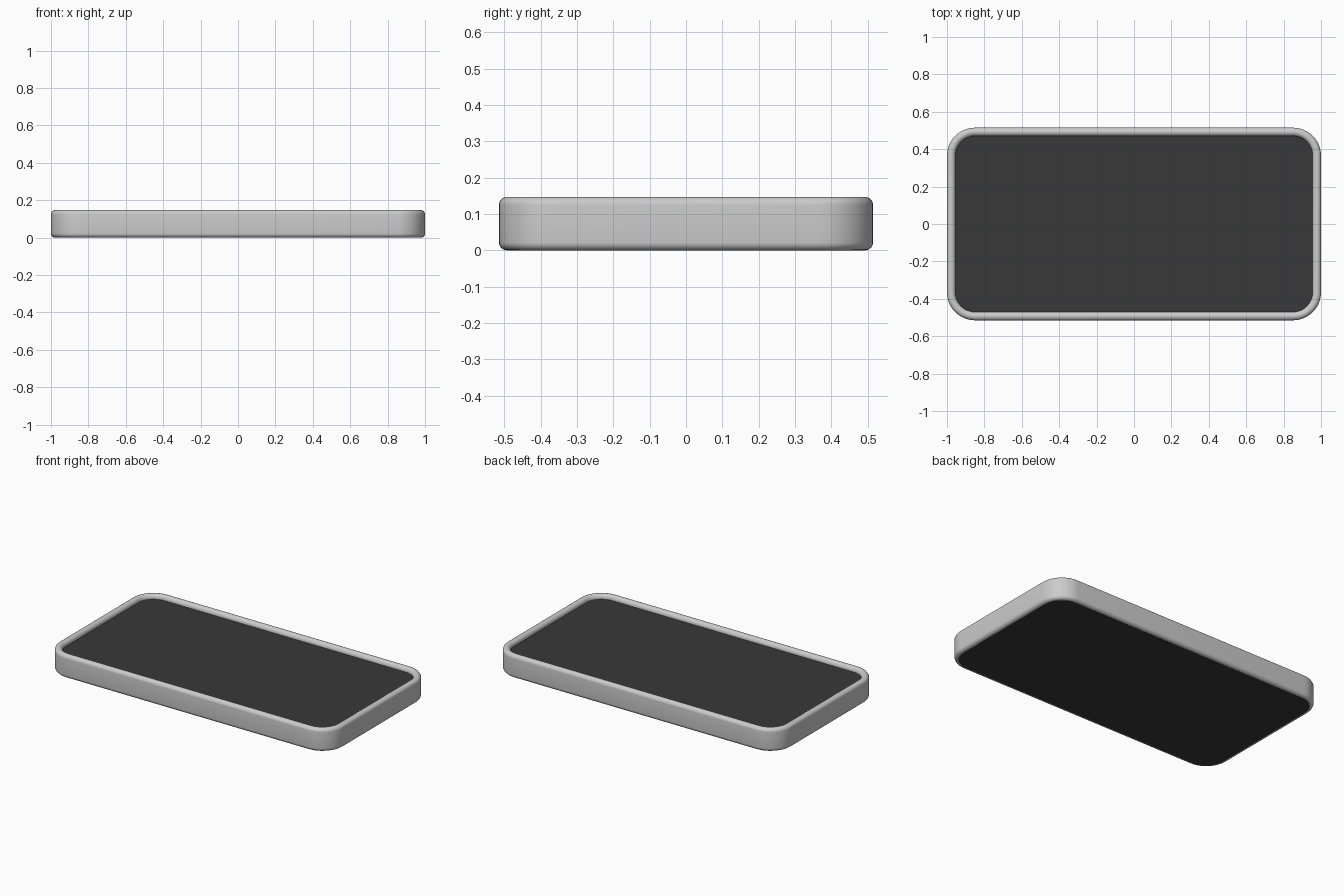
import bpy, bmesh
from math import sin, cos, pi

if "Cube" in bpy.data.objects:
    bpy.data.objects.remove(bpy.data.objects["Cube"])

HX, HY, H = 1.0, 0.515, 0.147   # half length, half width, height
R = 0.15                        # plan corner radius
SEG = 12

dark = bpy.data.materials.new("dark_panel")
dark.diffuse_color = (0.04, 0.04, 0.04, 1)
dark.use_nodes = True
dark.node_tree.nodes["Principled BSDF"].inputs["Base Color"].default_value = dark.diffuse_color


def ring(bm, inset, z):
    """Rounded rectangle of vertices, inset from the outer outline."""
    r = R - inset
    verts = []
    for q, (sx, sy) in enumerate([(1, 1), (-1, 1), (-1, -1), (1, -1)]):
        for i in range(SEG + 1):
            a = (q + i / SEG) * pi / 2
            verts.append(bm.verts.new((sx * (HX - R) + r * cos(a),
                                       sy * (HY - R) + r * sin(a), z)))
    return verts


def loft(name, profile, closed=False, caps=False, mat=None):
    """Sweep an (inset, z) profile round the outline."""
    bm = bmesh.new()
    rings = [ring(bm, *p) for p in profile]
    pairs = list(zip(rings, rings[1:])) + ([(rings[-1], rings[0])] if closed else [])
    for a, b in pairs:
        n = len(a)
        for i in range(n):
            j = (i + 1) % n
            bm.faces.new((a[i], a[j], b[j], b[i]))
    if caps:
        bm.faces.new(rings[0])
        bm.faces.new(rings[-1])
    bmesh.ops.recalc_face_normals(bm, faces=bm.faces)
    me = bpy.data.meshes.new(name)
    bm.to_mesh(me)
    bm.free()
    ob = bpy.data.objects.new(name, me)
    bpy.context.collection.objects.link(ob)
    if mat:
        me.materials.append(mat)
    bpy.context.view_layer.objects.active = ob
    ob.select_set(True)
    bpy.ops.object.shade_smooth_by_angle()
    ob.select_set(False)


def arc(cx, cz, r, a0, a1, n=6):
    return [(cx + r * cos(a0 + (a1 - a0) * i / n),
             cz + r * sin(a0 + (a1 - a0) * i / n)) for i in range(n + 1)]


# Rounded frame around the edge
B, W = 0.022, 0.045
frame = (arc(B, B, B, 1.5 * pi, pi)
         + arc(B, H - B, B, pi, pi / 2)
         + arc(W - B, H - B, B, pi / 2, 0)
         + [(W, 0.0)])
loft("frame", frame, closed=True)

# Dark panel set into the frame, also forming the underside
T = H - 0.027
loft("panel", [(B + 0.002, -0.0005), (B + 0.002, 0.012), (W - 0.002, 0.02), (W - 0.002, T)],
     caps=True, mat=dark)
